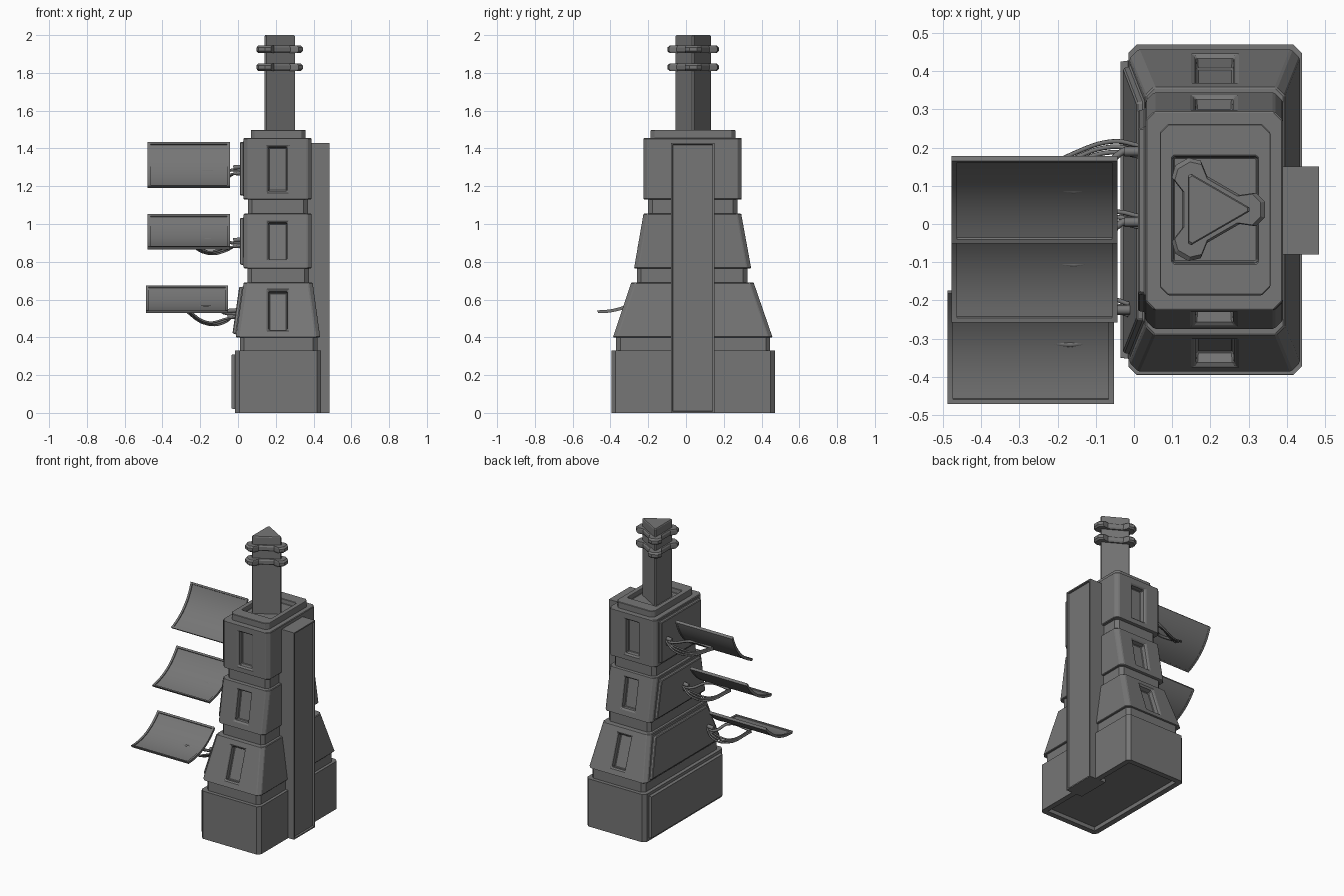
import bpy
import bmesh
import math
from mathutils import Vector

cube = bpy.data.objects.get("Cube")
if cube:
    bpy.data.objects.remove(cube)

GREY = (0.18, 0.18, 0.18, 1)
metal = bpy.data.materials.new("dark grey metal")
metal.use_nodes = True
metal.diffuse_color = GREY
metal.node_tree.nodes["Principled BSDF"].inputs["Base Color"].default_value = GREY


def finish(bm, name, bevel=0.0, smooth=False):
    bmesh.ops.recalc_face_normals(bm, faces=bm.faces)
    mesh = bpy.data.meshes.new(name)
    bm.to_mesh(mesh)
    bm.free()
    mesh.materials.append(metal)
    obj = bpy.data.objects.new(name, mesh)
    bpy.context.collection.objects.link(obj)
    if bevel:
        mod = obj.modifiers.new("edge bevel", 'BEVEL')
        mod.width = bevel
        mod.segments = 1
        mod.limit_method = 'ANGLE'
        mod.angle_limit = math.radians(40)
    if smooth:
        bpy.ops.object.select_all(action='DESELECT')
        obj.select_set(True)
        bpy.context.view_layer.objects.active = obj
        bpy.ops.object.shade_smooth_by_angle(angle=math.radians(35))
    return obj


def loft(rings):
    """Skin equal-length rings of points and close both ends."""
    bm = bmesh.new()
    rows = [[bm.verts.new(p) for p in ring] for ring in rings]
    for low, high in zip(rows, rows[1:]):
        for i in range(len(low)):
            j = (i + 1) % len(low)
            bm.faces.new((low[i], low[j], high[j], high[i]))
    bm.faces.new(rows[0][::-1])
    bm.faces.new(rows[-1])
    bmesh.ops.recalc_face_normals(bm, faces=bm.faces)
    bm.normal_update()
    return bm


def chamfered_rect(x0, x1, y0, y1, z, c=0.022):
    return [(x0 + c, y0, z), (x1 - c, y0, z), (x1, y0 + c, z), (x1, y1 - c, z),
            (x1 - c, y1, z), (x0 + c, y1, z), (x0, y1 - c, z), (x0, y0 + c, z)]


def face_toward(bm, direction):
    return max(bm.faces, key=lambda f: f.normal.dot(Vector(direction)) + f.calc_area() * 0.1)


def inset(bm, face, width, depth=0.0):
    bmesh.ops.inset_individual(bm, faces=[face], thickness=width, depth=depth)


def window(bm, side, z0, z1):
    """Stepped recess, laid into the sloping front or back face."""
    face = face_toward(bm, (0, side, 0))
    normal, origin = face.normal.copy(), face.calc_center_median()
    inset(bm, face, 0.01)
    for v in face.verts:
        x = origin.x + math.copysign(0.058, v.co.x - origin.x)
        z = z1 if v.co.z > origin.z else z0
        y = origin.y - normal.z * (z - origin.z) / normal.y
        v.co = (x, y, z)
    inset(bm, face, 0.012, -0.01)
    inset(bm, face, 0.003, -0.03)


def raised_plate(bm, margin=0.028):
    face = face_toward(bm, (-1, 0, 0))
    inset(bm, face, margin)
    inset(bm, face, 0.004, 0.02)


# Base with a side plate and a recessed underside
bm = loft([chamfered_rect(-0.015, 0.44, -0.395, 0.47, z) for z in (0, 0.33)])
raised_plate(bm)
under = face_toward(bm, (0, 0, -1))
inset(bm, under, 0.04)
inset(bm, under, 0.003, -0.025)
finish(bm, "base", 0.004)

# Tiers: bottom rectangle, top rectangle, heights, window heights
tiers = {
    "lower_tier": ((-0.012, 0.435, -0.387, 0.458), (0.03, 0.395, -0.29, 0.358), 0.40, 0.69, 0.435, 0.655),
    "middle_tier": ((0.03, 0.39, -0.275, 0.345), (0.03, 0.39, -0.225, 0.292), 0.765, 1.055, 0.805, 1.018),
    "upper_tier": ((0.03, 0.39, -0.225, 0.295), (0.03, 0.39, -0.225, 0.295), 1.13, 1.455, 1.165, 1.415),
}
for name, (bottom, top, z0, z1, w0, w1) in tiers.items():
    bm = loft([chamfered_rect(*bottom, z0), chamfered_rect(*top, z1)])
    for side in (-1, 1):
        window(bm, side, w0, w1)
    raised_plate(bm)
    finish(bm, name, 0.004)

# Narrow necks between the tiers
for name, rect, z0, z1 in (("lower_neck", (0.01, 0.42, -0.37, 0.445), 0.32, 0.41),
                           ("middle_neck", (0.05, 0.375, -0.26, 0.325), 0.68, 0.775),
                           ("upper_neck", (0.052, 0.37, -0.2, 0.272), 1.045, 1.14)):
    finish(loft([chamfered_rect(*rect, z0), chamfered_rect(*rect, z1)]), name)

# Roof cap with a sunken well
bm = loft([chamfered_rect(0.068, 0.357, -0.187, 0.262, z) for z in (1.45, 1.497)])
roof = face_toward(bm, (0, 0, 1))
center = roof.calc_center_median()
inset(bm, roof, 0.01)
for v in roof.verts:
    v.co.x = center.x + math.copysign(0.113, v.co.x - center.x) * (1 if abs(v.co.x - center.x) > 0.125 else 0.95)
    v.co.y = center.y + math.copysign(0.14, v.co.y - center.y) * (1 if abs(v.co.y - center.y) > 0.205 else 0.96)
inset(bm, roof, 0.004, -0.03)
finish(bm, "roof_cap", 0.006)

# Side column with a shallow recess on its outer face
bm = loft([[(0.36, -0.08, z), (0.485, -0.08, z), (0.485, 0.15, z), (0.36, 0.15, z)] for z in (0, 1.43)])
outer = face_toward(bm, (1, 0, 0))
inset(bm, outer, 0.012)
inset(bm, outer, 0.003, -0.012)
finish(bm, "side_column")

# Three-sided mast and its two collars
AXIS = Vector((0.198, 0.038, 0))


def three_fold(points, z, grow=1.0):
    ring = []
    for k in range(3):
        a = math.tau * k / 3
        for x, y in points:
            ring.append(AXIS + Vector((grow * (x * math.cos(a) - y * math.sin(a)),
                                       grow * (x * math.sin(a) + y * math.cos(a)), z)))
    return ring


corner = [(0.105, -0.005), (0.105, 0.005)]
bm = loft([three_fold(corner, 1.46), three_fold(corner, 1.994), three_fold(corner, 2.0, 0.94)])
finish(bm, "mast")
lobe = [(0.079, -0.038), (0.122, -0.044), (0.145, -0.02), (0.145, 0.02), (0.122, 0.044), (0.079, 0.038)]
for name, z in (("lower_collar", 1.83), ("upper_collar", 1.925)):
    section = ((-0.02, 0.92), (-0.01, 1.0), (0.01, 1.0), (0.02, 0.92))
    finish(loft([three_fold(lobe, z + dz, grow) for dz, grow in section]), name)


# Curved, framed panels held out to one side
def curved_slab(bm, place, x0, x1, t0, t1, n0, n1, steps=14):
    rows = []
    for i in range(steps + 1):
        t = t0 + (t1 - t0) * i / steps
        rows.append([bm.verts.new(place(x, t, n)) for x, n in ((x0, n0), (x1, n0), (x1, n1), (x0, n1))])
    for a, b in zip(rows, rows[1:]):
        for i in range(4):
            j = (i + 1) % 4
            bm.faces.new((a[i], a[j], b[j], b[i]))
    bm.faces.new(rows[0][::-1])
    bm.faces.new(rows[-1])


def tube(name, points, radius):
    curve = bpy.data.curves.new(name, 'CURVE')
    curve.dimensions = '3D'
    curve.bevel_depth = radius
    curve.bevel_resolution = 1
    curve.resolution_u = 6
    curve.use_fill_caps = True
    spline = curve.splines.new('BEZIER')
    spline.bezier_points.add(len(points) - 1)
    for bp, p in zip(spline.bezier_points, points):
        bp.co = p
        bp.handle_left_type = bp.handle_right_type = 'AUTO'
    curve.materials.append(metal)
    obj = bpy.data.objects.new(name, curve)
    bpy.context.collection.objects.link(obj)
    bpy.ops.object.select_all(action='DESELECT')
    obj.select_set(True)
    bpy.context.view_layer.objects.active = obj
    bpy.ops.object.convert(target='MESH')


# name, left x, front edge (y, z), back edge (y, z), wall mount (x, y, z)
panels = (("upper", -0.478, (-0.045, 1.195), (0.172, 1.428), (0.02, 0.19, 1.285)),
          ("middle", -0.478, (-0.253, 0.873), (0.015, 1.045), (0.02, 0.005, 0.9)),
          ("lower", -0.488, (-0.468, 0.535), (-0.178, 0.667), (-0.01, -0.225, 0.525)))
for label, x0, front, back, mount in panels:
    start = Vector((0, *front))
    chord = Vector((0, *back)) - start
    normal = Vector((0, -chord.z, chord.y)).normalized()

    def place(x, t, n):
        return start + chord * t + normal * (n - 0.15 * t * (1 - t)) + Vector((x, 0, 0))

    x1 = x0 + 0.435
    bm = bmesh.new()
    curved_slab(bm, place, x0 + 0.004, x1 - 0.004, 0.01, 0.99, -0.006, 0.003)
    for a in (x0, x1 - 0.014):
        curved_slab(bm, place, a, a + 0.014, 0, 1, -0.008, 0.009)
    for t in (0, 0.965):
        curved_slab(bm, place, x0, x1, t, t + 0.035, -0.008, 0.009, 2)
    finish(bm, label + "_panel", smooth=True)

    # Wall bracket, support arm and slack cables
    mx, my, mz = mount
    hub = place(x0 + 0.21, 0.5, -0.012)
    near = place(x1 - 0.06, 0.5, -0.012)
    for i, dz in enumerate((-0.018, 0.018)):
        tube(f"{label}_bracket_{i + 1}", [(mx, my, mz + dz), (mx - 0.045, my, mz + dz * 0.8)], 0.013)
    tube(label + "_arm", [(mx, my, mz), (mx - 0.05, my, mz), near, hub], 0.009)
    for i in range(3):
        off = 0.014 * (i - 1)
        tube(f"{label}_cable_{i + 1}",
             [(mx, my + off, mz + off), (-0.06, my + 0.012 + off, mz - 0.025 - 0.008 * i),
              (-0.16, (my + hub.y) / 2 + 0.025 + off, mz - 0.045 - 0.006 * i),
              (hub.x - 0.01 * i, hub.y + off, hub.z)], 0.006)
